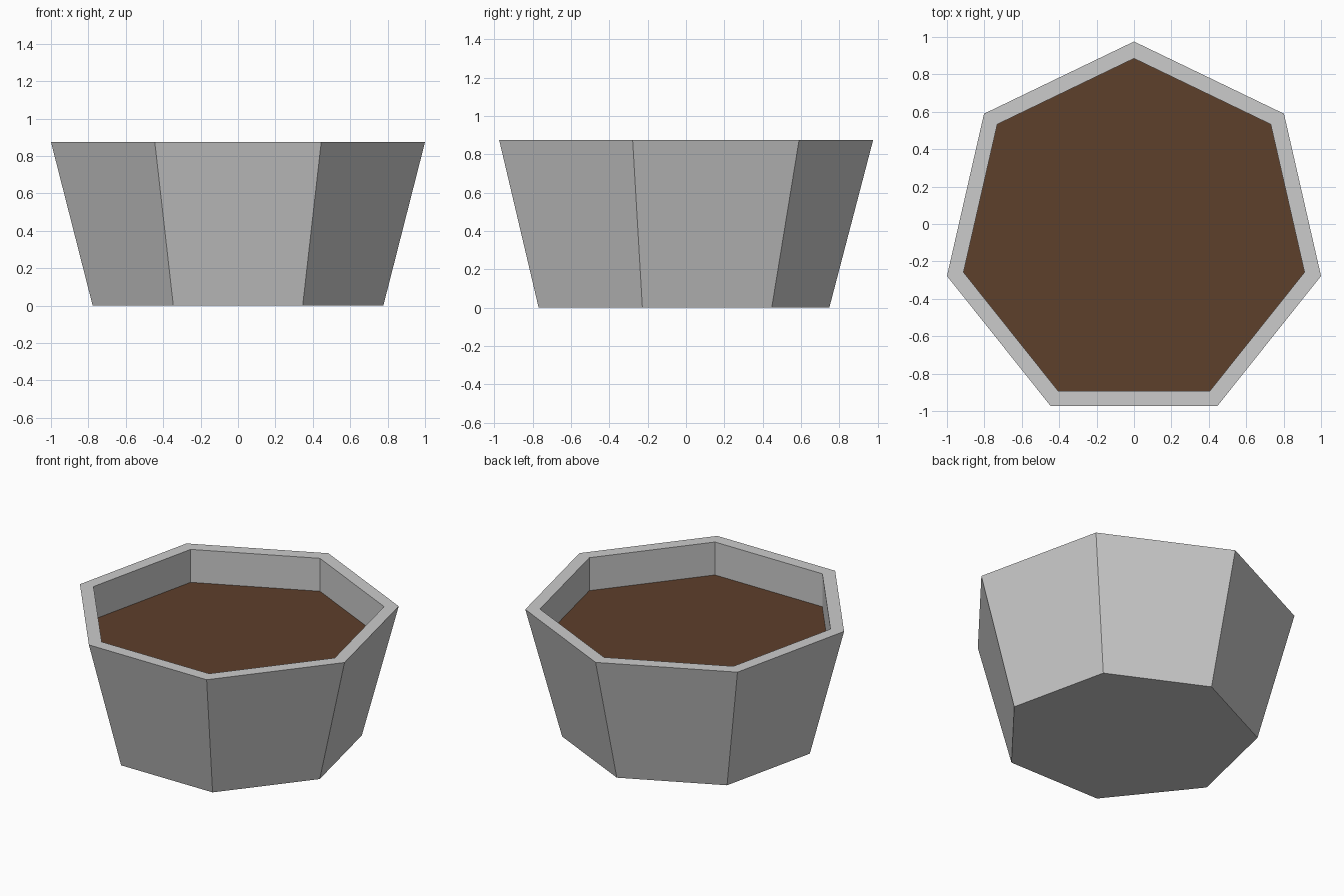
import bpy, bmesh, math

if "Cube" in bpy.data.objects:
    bpy.data.objects.remove(bpy.data.objects["Cube"])

SIDES = 7
CENTRE_Y = -0.05
TOP_Z, SOIL_Z = 0.875, 0.65
BASE_R, RIM_R, INNER_R = 0.797, 1.0257, 0.935


def material(name, rgb):
    m = bpy.data.materials.new(name)
    m.diffuse_color = (*rgb, 1)
    m.use_nodes = True
    m.node_tree.nodes["Principled BSDF"].inputs["Base Color"].default_value = m.diffuse_color
    return m


def ring(bm, radius, z):
    """Heptagon of vertices with one corner pointing to the back."""
    step = 2 * math.pi / SIDES
    return [bm.verts.new((radius * math.cos(math.pi / 2 + i * step),
                          radius * math.sin(math.pi / 2 + i * step) + CENTRE_Y, z))
            for i in range(SIDES)]


def bridge(bm, lower, upper):
    for i in range(SIDES):
        j = (i + 1) % SIDES
        bm.faces.new((lower[i], lower[j], upper[j], upper[i]))


def finish(bm, name, mat):
    mesh = bpy.data.meshes.new(name)
    bm.to_mesh(mesh)
    bm.free()
    mesh.materials.append(mat)
    bpy.context.collection.objects.link(bpy.data.objects.new(name, mesh))


# Pot: base, tapered outside, flat rim, straight inside wall down to the soil
bm = bmesh.new()
base = ring(bm, BASE_R, 0)
outer = ring(bm, RIM_R, TOP_Z)
inner = ring(bm, INNER_R, TOP_Z)
floor = ring(bm, INNER_R, SOIL_Z)
bm.faces.new(base[::-1])
for lower, upper in ((base, outer), (outer, inner), (inner, floor)):
    bridge(bm, lower, upper)
finish(bm, "pot", material("stone grey", (0.6, 0.6, 0.6)))

# Soil surface filling the pot
bm = bmesh.new()
bm.faces.new(ring(bm, INNER_R, SOIL_Z))
finish(bm, "soil", material("soil brown", (0.11, 0.05, 0.024)))
